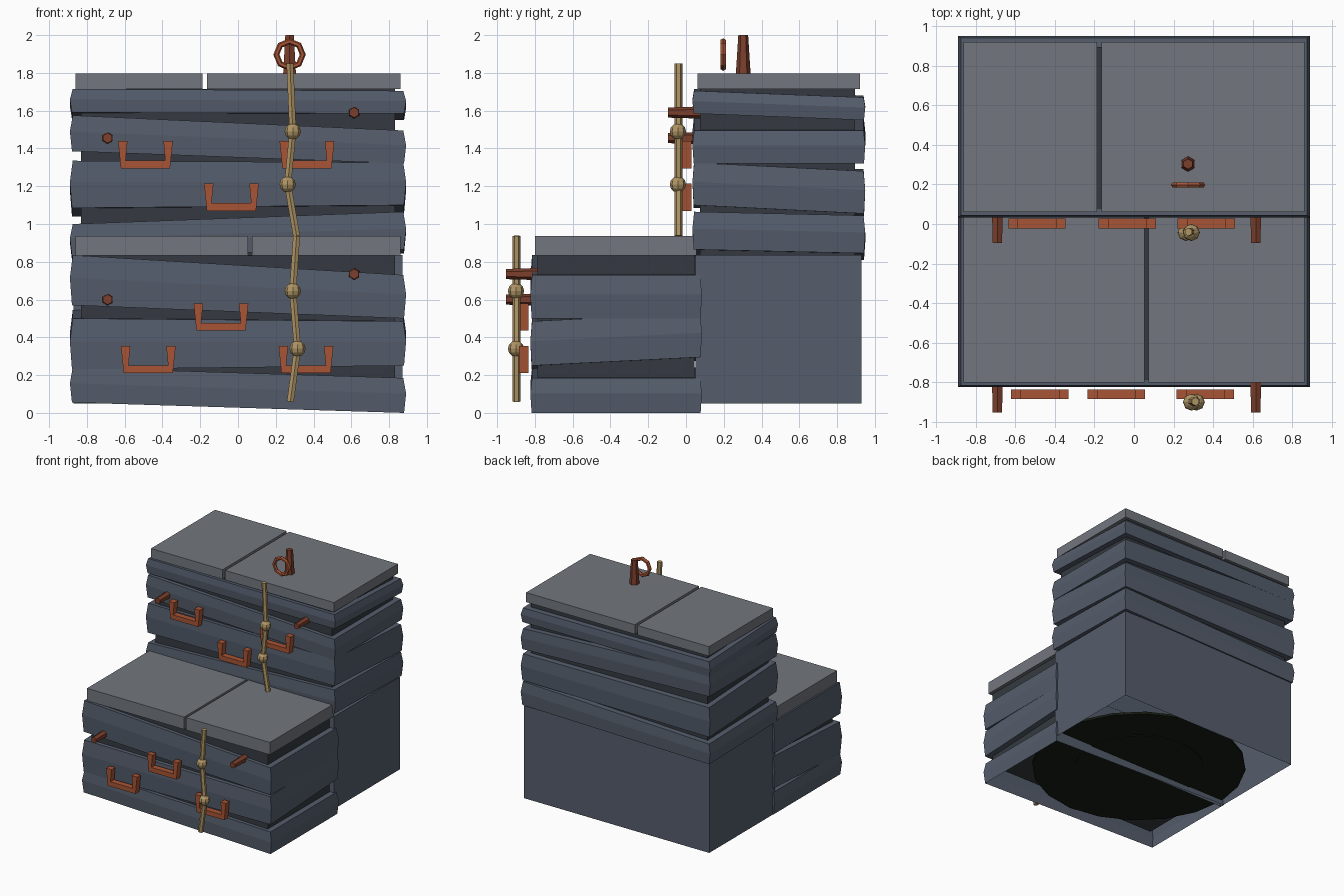
import bpy, bmesh, math
from mathutils import Vector

if "Cube" in bpy.data.objects:
    bpy.data.objects.remove(bpy.data.objects["Cube"])


def material(name, rgb):
    m = bpy.data.materials.new(name)
    m.diffuse_color = (*rgb, 1)
    m.use_nodes = True
    m.node_tree.nodes["Principled BSDF"].inputs["Base Color"].default_value = m.diffuse_color
    return m


stone = material("slate", (0.09, 0.11, 0.15))
dark = material("dark_slate", (0.035, 0.042, 0.052))
cap = material("cap_stone", (0.17, 0.185, 0.21))
rust = material("rust", (0.39, 0.09, 0.035))
rust_dark = material("dark_rust", (0.2, 0.05, 0.025))
cord = material("cord", (0.43, 0.3, 0.13))
black = material("black_green", (0.008, 0.012, 0.006))


def finish(name, bm, mat):
    bmesh.ops.recalc_face_normals(bm, faces=bm.faces[:])
    me = bpy.data.meshes.new(name)
    bm.to_mesh(me)
    bm.free()
    ob = bpy.data.objects.new(name, me)
    me.materials.append(mat)
    bpy.context.collection.objects.link(ob)
    return ob


def box(name, x, y, z, mat, open_bottom=False):
    bm = bmesh.new()
    bmesh.ops.create_cube(bm, size=1)
    for v in bm.verts:
        for i, r in enumerate((x, y, z)):
            v.co[i] = r[0] if v.co[i] < 0 else r[1]
    if open_bottom:
        bm.faces.ensure_lookup_table()
        f = min(bm.faces, key=lambda f: f.calc_center_median().z)
        bmesh.ops.delete(bm, geom=[f], context='FACES_ONLY')
    return finish(name, bm, mat)


def course(name, y, bottom, top, back, open_bottom=False):
    """Crooked block: left/right heights, rise at the back, slight belly."""
    bm = bmesh.new()
    rings = []
    for t, grow in ((0, 0.004), (0.55, 0.015), (1, 0)):
        ring = []
        for sx, sy in ((0, 0), (1, 0), (1, 1), (0, 1)):
            z = bottom[sx] * (1 - t) + top[sx] * t + back * sy
            ring.append(bm.verts.new(((2 * sx - 1) * (0.875 + grow),
                                      y[sy] + (2 * sy - 1) * grow * 0.6, z)))
        rings.append(ring)
    for a, b in zip(rings, rings[1:]):
        for i in range(4):
            j = (i + 1) % 4
            bm.faces.new((a[i], a[j], b[j], b[i]))
    bm.faces.new(rings[-1])
    if not open_bottom:
        bm.faces.new(rings[0][::-1])
    return finish(name, bm, stone)


def tapered(name, p, q, r1, r2, mat, sides=6):
    bm = bmesh.new()
    p, q = Vector(p), Vector(q)
    bmesh.ops.create_cone(bm, cap_ends=True, segments=sides, radius1=r1,
                          radius2=r2, depth=(q - p).length)
    rot = (q - p).to_track_quat('Z', 'Y').to_matrix().to_4x4()
    bm.transform(rot)
    bmesh.ops.translate(bm, verts=bm.verts, vec=(p + q) / 2)
    return finish(name, bm, mat)


def handle(name, cx, y0, z):
    """U-shaped bracket, extruded from its front outline."""
    half = [(0.13, 0), (0.145, 0.145), (0.095, 0.145), (0.105, 0.04)]
    pts = half + [(-a, b) for a, b in reversed(half)]
    bm = bmesh.new()
    f = bm.faces.new([bm.verts.new((cx + a, y0, z + b)) for a, b in pts])
    g = bmesh.ops.extrude_face_region(bm, geom=[f])["geom"]
    bmesh.ops.translate(bm, vec=(0, 0.05, 0),
                        verts=[e for e in g if isinstance(e, bmesh.types.BMVert)])
    return finish(name, bm, rust)


def rope(name, y, pts):
    # cord
    cu = bpy.data.curves.new(name, 'CURVE')
    cu.dimensions = '3D'
    cu.bevel_depth = 0.021
    cu.bevel_resolution = 1
    cu.use_fill_caps = True
    s = cu.splines.new('POLY')
    s.points.add(len(pts) - 1)
    for p, (x, z) in zip(s.points, pts):
        p.co = (x, y, z, 1)
    s.use_smooth = False
    cu.materials.append(cord)
    bpy.context.collection.objects.link(bpy.data.objects.new(name, cu))
    # knots
    for x, z in pts[1:-1]:
        bm = bmesh.new()
        bmesh.ops.create_uvsphere(bm, u_segments=8, v_segments=6, radius=0.043)
        bmesh.ops.translate(bm, verts=bm.verts, vec=(x, y - 0.003, z))
        finish(name + "_knot", bm, cord)


# lower tier
LY = (-0.815, 0.075)
course("lower_course_1", LY, (0.055, 0.0), (0.24, 0.185), 0, True)
course("lower_course_2", LY, (0.23, 0.25), (0.50, 0.485), 0.045)
course("lower_course_3", LY, (0.57, 0.50), (0.835, 0.73), 0)
box("lower_core", (-0.83, 0.83), (-0.785, 0.045), (0.17, 0.832), dark)
box("lower_cap_left", (-0.86, 0.053), (-0.80, 0.055), (0.832, 0.937), cap)
box("lower_cap_right", (0.073, 0.86), (-0.80, 0.055), (0.832, 0.937), cap)

# upper tier
UY = (0.043, 0.94)
box("upper_base", (-0.87, 0.87), (0.05, 0.93), (0.05, 0.835), stone, True)
course("upper_course_1", UY, (0.83, 0.865), (1.0, 1.065), -0.02)
course("upper_course_2", UY, (1.085, 1.10), (1.335, 1.325), -0.045)
course("upper_course_3", UY, (1.385, 1.32), (1.575, 1.495), 0)
course("upper_course_4", UY, (1.59, 1.585), (1.715, 1.705), -0.035)
box("upper_core", (-0.83, 0.83), (0.075, 0.895), (0.83, 1.716), dark)
box("upper_cap_left", (-0.86, -0.187), (0.06, 0.92), (1.716, 1.797), cap)
box("upper_cap_right", (-0.163, 0.86), (0.06, 0.92), (1.716, 1.797), cap)

# dark discs under the hollow base
tapered("floor_disc", (0, 0.06, 0.09), (0, 0.06, 0.11), 0.86, 0.86, black, 20)
tapered("inner_floor_disc", (0, 0.06, 0.084), (0, 0.06, 0.1), 0.52, 0.52, black, 20)

# bracket handles
for i, (x, z) in enumerate(((-0.475, 0.21), (-0.09, 0.435), (0.36, 0.21))):
    handle(f"lower_handle_{i + 1}", x, -0.885, z)
for i, (x, z) in enumerate(((-0.49, 1.295), (-0.035, 1.07), (0.365, 1.295))):
    handle(f"upper_handle_{i + 1}", x, -0.022, z)

# pegs
for tier, dy, dz in (("lower", -0.857, 0), ("upper", 0, 0.855)):
    for side, x, z in (("left", -0.69, 0.6), ("right", 0.615, 0.735)):
        tapered(f"{tier}_{side}_peg", (x, 0.075 + dy, z + dz),
                (x, -0.095 + dy, z + dz), 0.032, 0.027, rust_dark)

# top peg and ring
tapered("top_peg", (0.273, 0.303, 1.78), (0.273, 0.303, 2.0), 0.04, 0.026, rust_dark)
bpy.ops.mesh.primitive_torus_add(major_segments=8, minor_segments=6,
                                 major_radius=0.07, minor_radius=0.016,
                                 location=(0.273, 0.197, 1.897),
                                 rotation=(math.pi / 2, 0, 0))
ring = bpy.context.object
ring.name = "top_ring"
ring.data.materials.append(rust)

# knotted ropes
rope("upper_rope", -0.04, [(0.275, 1.85), (0.29, 1.49), (0.263, 1.21), (0.31, 0.935)][:3] + [(0.31, 0.937)])
rope("lower_rope", -0.897, [(0.31, 0.937), (0.29, 0.645), (0.315, 0.34), (0.277, 0.06)])
